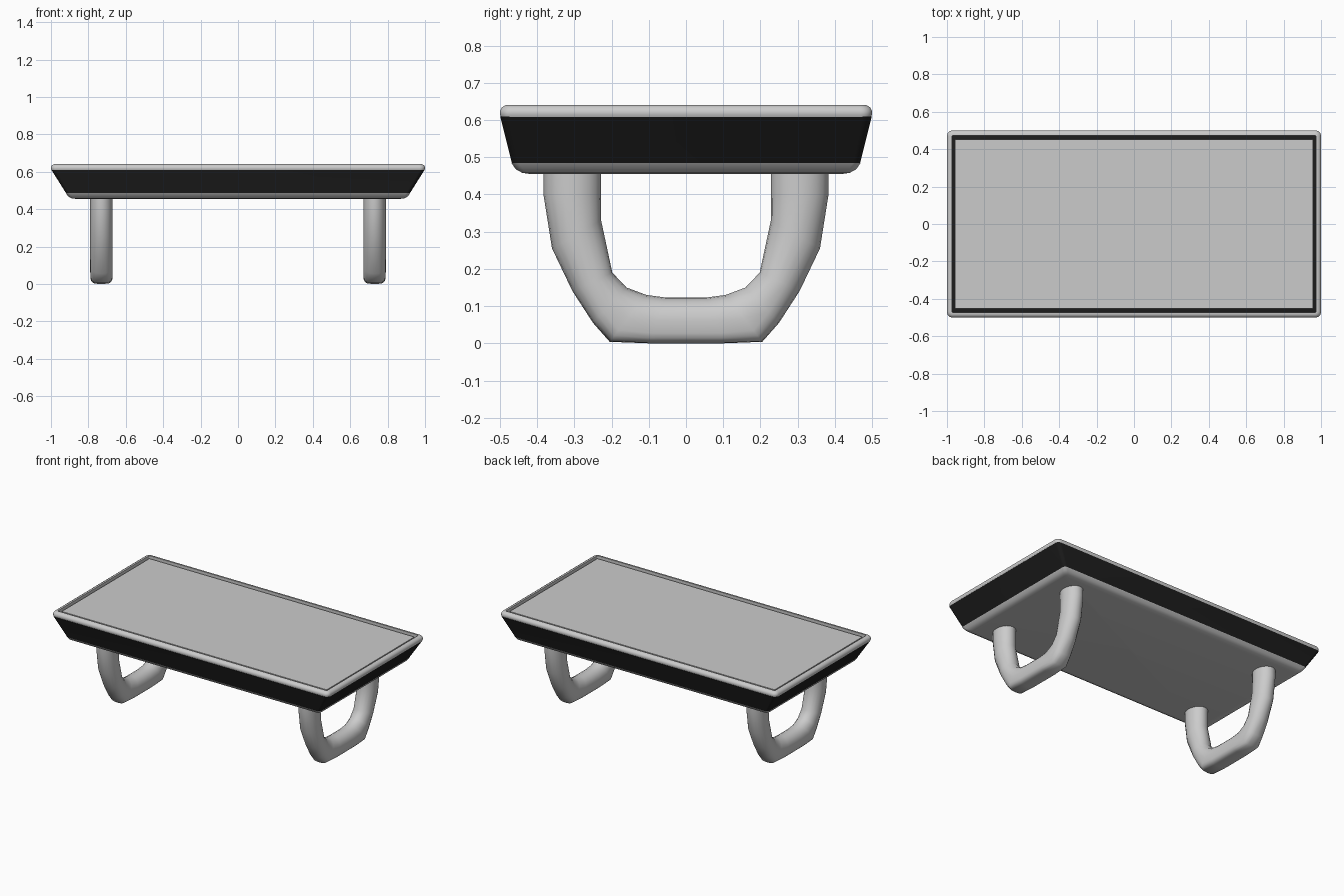
import bpy, bmesh, math
from mathutils import Vector

if "Cube" in bpy.data.objects:
    bpy.data.objects.remove(bpy.data.objects["Cube"])

black = bpy.data.materials.new("black_band")
black.diffuse_color = (0.012, 0.012, 0.012, 1)
black.use_nodes = True
black.node_tree.nodes["Principled BSDF"].inputs["Base Color"].default_value = black.diffuse_color


def rounded_rect(hx, hy, z, r, seg=6):
    pts = []
    for i, (sx, sy) in enumerate([(1, 1), (-1, 1), (-1, -1), (1, -1)]):
        for k in range(seg + 1):
            a = math.pi / 2 * (i + k / seg)
            pts.append(Vector((sx * (hx - r) + r * math.cos(a),
                               sy * (hy - r) + r * math.sin(a), z)))
    return pts


def loft(name, rings, closed=False, mat=None, angle=35):
    """Skin a list of equal rings; closed joins last to first, else caps the ends."""
    bm = bmesh.new()
    vr = [[bm.verts.new(p) for p in ring] for ring in rings]
    n = len(vr[0])
    pairs = list(zip(vr, vr[1:])) + ([(vr[-1], vr[0])] if closed else [])
    for a, b in pairs:
        for i in range(n):
            j = (i + 1) % n
            bm.faces.new((a[i], a[j], b[j], b[i]))
    if not closed:
        bm.faces.new(vr[0][::-1])
        bm.faces.new(vr[-1])
    bmesh.ops.recalc_face_normals(bm, faces=bm.faces)
    me = bpy.data.meshes.new(name)
    bm.to_mesh(me)
    bm.free()
    ob = bpy.data.objects.new(name, me)
    bpy.context.collection.objects.link(ob)
    if mat:
        me.materials.append(mat)
    bpy.ops.object.select_all(action='DESELECT')
    ob.select_set(True)
    bpy.context.view_layer.objects.active = ob
    bpy.ops.object.shade_smooth_by_angle(angle=math.radians(angle))
    return ob


# underside tray with rolled lower edge
loft("underside_tray", [rounded_rect(*p) for p in [
    (0.868, 0.42, 0.455, 0.02), (0.89, 0.44, 0.458, 0.02), (0.908, 0.458, 0.468, 0.02),
    (0.92, 0.469, 0.485, 0.02)]])

# sloping black band, whose top shows in the groove
loft("black_band", [rounded_rect(*p) for p in [
    (0.919, 0.468, 0.485, 0.02), (0.997, 0.499, 0.609, 0.025), (0.98, 0.48, 0.617, 0.02)]],
    mat=black)

# raised rim around the top
loft("top_rim", [rounded_rect(*p) for p in [
    (0.973, 0.473, 0.608, 0.006), (0.997, 0.497, 0.608, 0.027), (1.0, 0.5, 0.615, 0.03),
    (1.0, 0.5, 0.624, 0.03), (0.995, 0.495, 0.634, 0.027), (0.984, 0.484, 0.64, 0.018),
    (0.973, 0.473, 0.64, 0.006)]], closed=True)

# table surface
loft("table_surface", [rounded_rect(0.957, 0.452, z, 0.004) for z in (0.61, 0.633)])

# U-shaped legs: outer (y, z), inner (y, z), squareness of the outer half
half = [((0.383, 0.48), (0.228, 0.48), 2), ((0.383, 0.40), (0.228, 0.40), 2),
        ((0.36, 0.255), (0.228, 0.33), 2), ((0.305, 0.14), (0.198, 0.19), 2),
        ((0.25, 0.055), (0.16, 0.15), 2.5), ((0.205, 0.004), (0.107, 0.13), 3.5),
        ((0.10, 0.0), (0.055, 0.123), 4)]
path = half + [((0, 0), (0, 0.123), 4)] + [((-o[0], o[1]), (-i[0], i[1]), n)
                                           for o, i, n in reversed(half)]


def leg_ring(x, outer, inner, n, sides=20):
    o, i = Vector((x, *outer)), Vector((x, *inner))
    pts = []
    for k in range(sides):
        a = 2 * math.pi * k / sides
        c, s = math.cos(a), math.sin(a)
        e = 2 / n if s < 0 else 1
        c, s = (math.copysign(abs(v) ** e, v) for v in (c, s))
        pts.append((o + i) / 2 + (i - o) / 2 * s + Vector((0.06 * c, 0, 0)))
    return pts


for side, x in (("left", -0.73), ("right", 0.73)):
    loft(side + "_leg", [leg_ring(x, *p) for p in path], angle=50)
